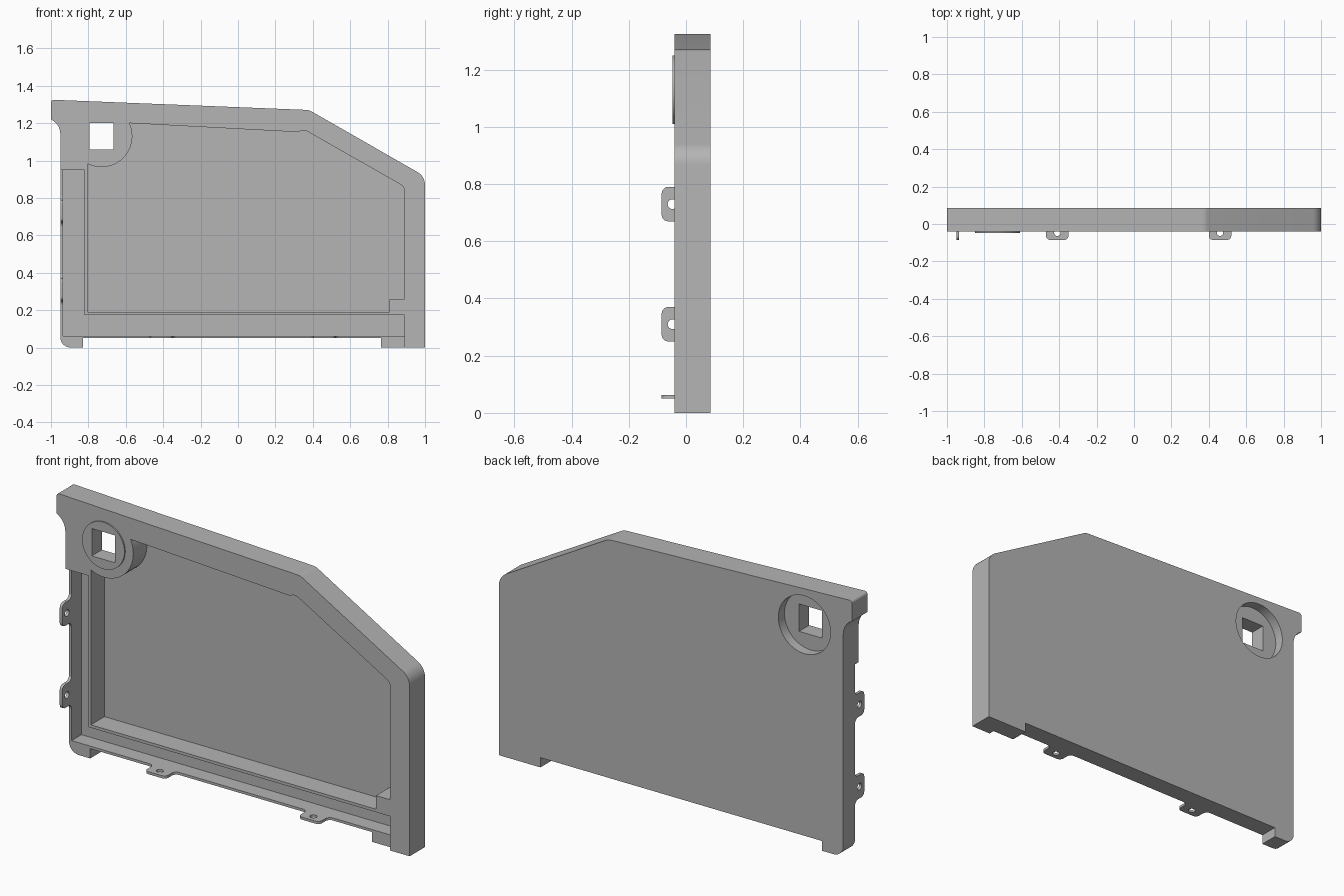
import bpy, bmesh, math
from mathutils import Vector

cube = bpy.data.objects.get("Cube")
if cube:
    bpy.data.objects.remove(cube, do_unlink=True)

FRONT, BACK, FLOOR, LIP = -0.04, 0.085, 0.07, -0.01
HUB = Vector((-0.73, 1.13))

grey = bpy.data.materials.new("plain grey")
grey.use_nodes = True
grey.diffuse_color = (0.46, 0.46, 0.46, 1)
grey.node_tree.nodes["Principled BSDF"].inputs["Base Color"].default_value = (0.46, 0.46, 0.46, 1)


def rounded(corners, steps=8):
    """Outline from (u, v, radius) corners, with arcs where the radius is set."""
    out = []
    for i, (u, v, r) in enumerate(corners):
        p = Vector((u, v))
        if not r:
            out.append(p)
            continue
        a = (Vector(corners[i - 1][:2]) - p).normalized()
        b = (Vector(corners[(i + 1) % len(corners)][:2]) - p).normalized()
        half = a.angle(b) / 2
        centre = p + (a + b).normalized() * r / math.sin(half)
        start = p + a * r / math.tan(half) - centre
        end = p + b * r / math.tan(half) - centre
        for k in range(steps + 1):
            t = k / steps
            out.append(centre + (start * (1 - t) + end * t).normalized() * r)
    return out


def arc(centre, r, a0, a1, n):
    angles = [math.radians(a0 + (a1 - a0) * k / n) for k in range(n + 1)]
    return [centre + Vector((math.cos(a), math.sin(a))) * r for a in angles]


def circle(centre, r, n=48):
    return arc(centre, r, 0, 360, n)[:-1]


def rect(u0, u1, v0, v1):
    return [Vector(p) for p in ((u0, v0), (u1, v0), (u1, v1), (u0, v1))]


def prism(name, outline, w0, w1, place=lambda u, v, w: (u, w, v)):
    """Extrude a 2D outline from w0 to w1; place maps (u, v, w) to x, y, z."""
    bm = bmesh.new()
    lo = [bm.verts.new(place(p.x, p.y, w0)) for p in outline]
    hi = [bm.verts.new(place(p.x, p.y, w1)) for p in outline]
    bm.faces.new(lo)
    bm.faces.new(hi)
    for i in range(len(lo)):
        bm.faces.new((lo[i - 1], lo[i], hi[i], hi[i - 1]))
    bmesh.ops.recalc_face_normals(bm, faces=bm.faces)
    mesh = bpy.data.meshes.new(name)
    bm.to_mesh(mesh)
    bm.free()
    mesh.materials.append(grey)
    obj = bpy.data.objects.new(name, mesh)
    bpy.context.collection.objects.link(obj)
    return obj


def cut(obj, *cutters):
    """Subtract the cutters and remove them."""
    for cutter in cutters:
        mod = obj.modifiers.new("cut", "BOOLEAN")
        mod.operation = "DIFFERENCE"
        mod.solver = "EXACT"
        mod.object = cutter
        bpy.context.view_layer.objects.active = obj
        bpy.ops.object.modifier_apply(modifier=mod.name)
        bpy.data.objects.remove(cutter, do_unlink=True)


def finish(obj):
    bpy.ops.object.select_all(action="DESELECT")
    obj.select_set(True)
    bpy.context.view_layer.objects.active = obj
    bpy.ops.object.shade_smooth_by_angle(angle=math.radians(30))


def square_hole():
    return prism("hole_cutter", rect(-0.795, -0.665, 1.06, 1.2), -0.2, 0.2)


# Main panel with sloped top and two feet
panel = prism("panel", rounded([
    (-1, 1.325, 0.015), (0.38, 1.27, 0.06), (1, 0.915, 0.08), (1, 0, 0),
    (0.765, 0, 0), (0.765, 0.05, 0), (-0.83, 0.05, 0), (-0.83, 0, 0),
    (-0.95, 0, 0.055), (-0.95, 1.19, 0.085), (-1, 1.22, 0)]), FRONT, BACK)

# Large front pocket, wrapped round the hub
pocket = rounded([
    (-0.805, 0.19, 0), (0.81, 0.19, 0), (0.81, 0.26, 0), (0.89, 0.26, 0),
    (0.89, 0.86, 0.04), (0.345, 1.17, 0.04)]) + arc(HUB, 0.165, 25, -117, 28)
pocket[-1].x = -0.805


def ell(u, v, top):
    """L-shaped outline along the right side and the bottom."""
    return [Vector(p) for p in ((u, v), (0.89, v), (0.89, 0.175),
                                (-0.82, 0.175), (-0.82, top), (u, top))]


cut(panel,
    prism("pocket_cutter", pocket, -0.2, FLOOR),
    prism("rabbet_cutter", ell(-1.1, -0.1, 0.95), -0.2, LIP),
    prism("channel_cutter", ell(-0.935, 0.063, 0.95), -0.2, FLOOR),
    prism("recess_cutter", circle(HUB, 0.148), 0.035, 0.2),
    square_hole())
finish(panel)

# Thin raised disc round the square hole
disc = prism("hub_disc", circle(HUB, 0.12), FRONT - 0.007, FRONT)
cut(disc, square_hole())
finish(disc)

# Mounting tabs with flared bases and screw holes
tab_outline = rounded([
    (-0.085, 0, 0), (-0.085, LIP, 0), (-0.06, LIP, 0.0249), (-0.06, -0.085, 0.022),
    (0.06, -0.085, 0.022), (0.06, LIP, 0.0249), (0.085, LIP, 0), (0.085, 0, 0)], 5)
screw = circle(Vector((0, -0.047)), 0.017, 24)


def tab(name, place, w0, w1):
    obj = prism(name, tab_outline, w0, w1, place)
    cut(obj, prism("screw_cutter", screw, w0 - 0.05, w1 + 0.05, place))
    finish(obj)


for label, z in (("lower", 0.31), ("upper", 0.73)):
    tab(f"{label}_side_tab", lambda u, v, w: (w, v, z + u), -0.95, -0.935)
for label, x in (("right", -0.41), ("left", 0.46)):
    tab(f"{label}_bottom_tab", lambda u, v, w: (x + u, v, w), 0.05, 0.063)
